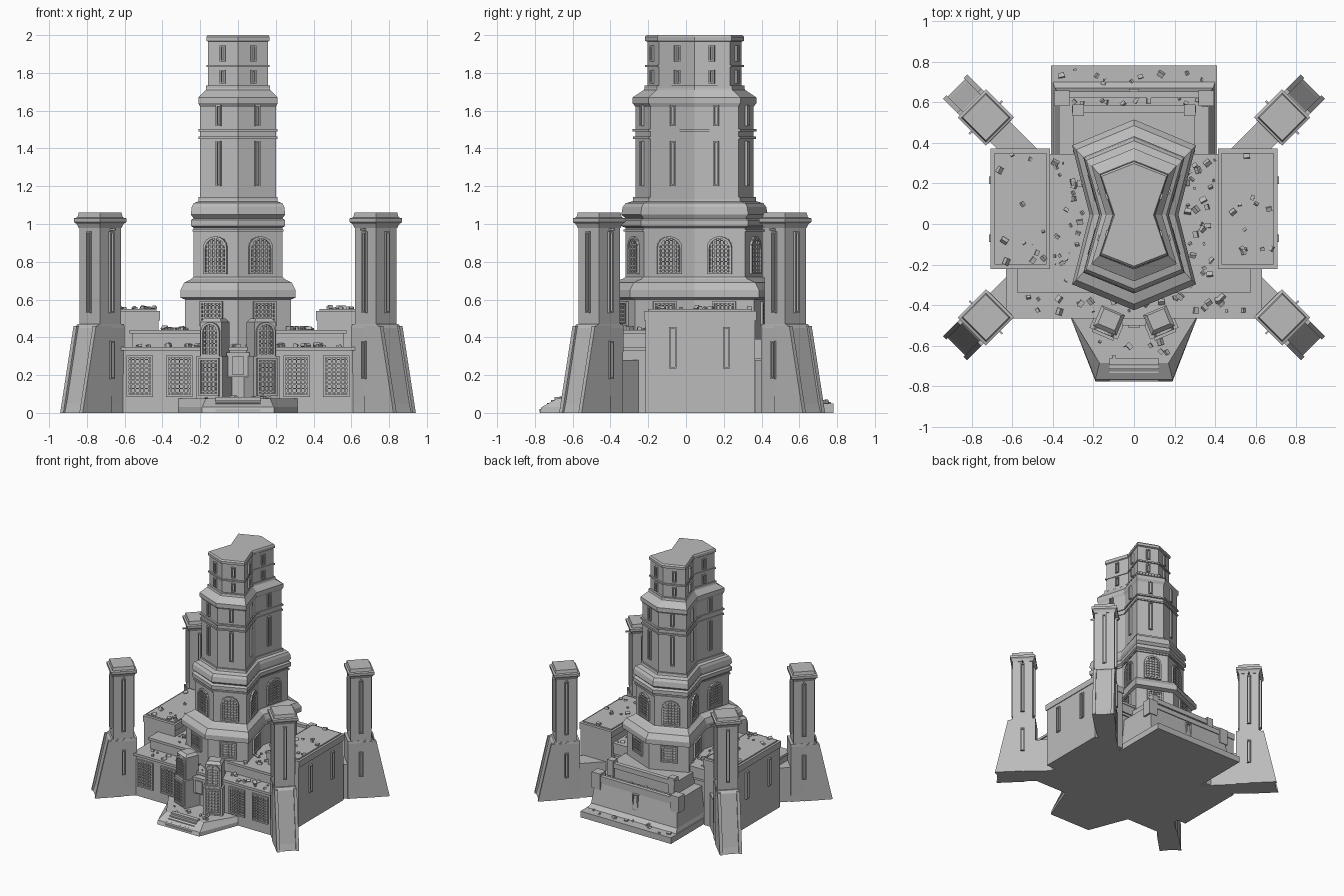
import bpy, bmesh, math, random
from mathutils import Vector, Matrix

random.seed(4)
if "Cube" in bpy.data.objects:
    bpy.data.objects.remove(bpy.data.objects["Cube"])

stone = bpy.data.materials.new("grey_stone")
stone.use_nodes = True
GREY = (0.5, 0.5, 0.5, 1)
stone.diffuse_color = GREY
stone.node_tree.nodes["Principled BSDF"].inputs["Base Color"].default_value = GREY


def finish(name, bm):
    bmesh.ops.recalc_face_normals(bm, faces=bm.faces)
    mesh = bpy.data.meshes.new(name)
    bm.to_mesh(mesh)
    bm.free()
    mesh.materials.append(stone)
    obj = bpy.data.objects.new(name, mesh)
    bpy.context.collection.objects.link(obj)
    return obj


def loft_into(bm, rings, matrix=Matrix()):
    loops = [[bm.verts.new(matrix @ Vector(p)) for p in ring] for ring in rings]
    n = len(loops[0])
    for a, b in zip(loops, loops[1:]):
        for i in range(n):
            bm.faces.new((a[i], a[(i + 1) % n], b[(i + 1) % n], b[i]))
    bm.faces.new(loops[0][::-1])
    bm.faces.new(loops[-1])


def loft(name, rings, matrix=Matrix()):
    bm = bmesh.new()
    loft_into(bm, rings, matrix)
    return finish(name, bm)


def rect(x0, x1, y0, y1, z):
    return [(x0, y0, z), (x1, y0, z), (x1, y1, z), (x0, y1, z)]


def box_into(bm, x0, x1, y0, y1, z0, z1, matrix=Matrix()):
    loft_into(bm, [rect(x0, x1, y0, y1, z0), rect(x0, x1, y0, y1, z1)], matrix)


def box(name, *bounds, matrix=Matrix()):
    bm = bmesh.new()
    box_into(bm, *bounds, matrix)
    return finish(name, bm)


def wall_frame(point, normal):
    """Local axes on a wall: x along it, -y out of it, z up."""
    out = Vector(normal).normalized()
    along = Vector((-out.y, out.x, 0))
    return Matrix.Translation(point) @ Matrix((along, -out, (0, 0, 1))).transposed().to_4x4()


def window(name, point, normal, w, h, arch=False, bars=(5, 8), rim=0.012):
    """Raised frame with a grille; point is the middle of the sill."""
    m = wall_frame(point, normal)
    bm = bmesh.new()
    r = w / 2
    rise = r * 0.9 if arch else 0

    def top(x):
        return h - rise + rise * math.sqrt(max(0, 1 - (x / r) ** 2))

    steps = 8 if arch else 1
    outline = [(-r, 0), (r, 0)]
    for i in range(steps + 1):
        x = r * math.cos(math.pi * i / steps)
        outline.append((x, top(x)))
    k = 1 - 2 * rim / w
    inner = [(x * k, rim + z * (1 - 2 * rim / h)) for x, z in outline]
    layers = [[bm.verts.new(m @ Vector((x, y, z))) for x, z in pts]
              for pts, y in ((outline, 0.01), (outline, -0.014), (inner, -0.014), (inner, 0.01))]
    n = len(outline)
    for a, b in zip(layers, layers[1:]):
        for i in range(n):
            j = (i + 1) % n
            if (a[i].co - a[j].co).length > 1e-6:
                bm.faces.new((a[i], a[j], b[j], b[i]))
    t = 0.0035
    cols, rows = bars
    for i in range(1, cols):
        x = -r + w * i / cols
        box_into(bm, x - t, x + t, -0.009, 0.005, 0, top(x), m)
    for i in range(1, rows):
        z = h * i / rows
        half = r if z <= h - rise else r * math.sqrt(max(0, 1 - ((z - h + rise) / rise) ** 2))
        box_into(bm, -half, half, -0.009, 0.005, z - t, z + t, m)
    return finish(name, bm)


def slit(name, point, normal, h, w=0.03):
    return window(name, point, normal, w, h, bars=(0, 0), rim=0.008)


# Central keep: pinched eight-point plan, d grows it outwards
MID = 0.045


def plan(d):
    tip, cx, cy, waist = 0.26 + 1.5 * d, 0.165 + d, 0.195 + 1.05 * d, 0.10 + 0.85 * d
    return [(x, y + MID) for x, y in ((0, -tip), (cx, -cy), (waist, 0), (cx, cy),
                                      (0, tip), (-cx, cy), (-waist, 0), (-cx, -cy))]


def tier(name, profile):
    return loft(name, [[(x, y, z) for x, y in plan(d)] for z, d in profile])


tier("keep_lower_storey", [(0, .115), (.6, .115), (.61, .14), (.65, .14), (.69, .12), (.71, .08), (.72, .07)])
tier("keep_window_storey", [(.7, .07), (.98, .07), (.99, .085), (1.02, .085), (1.03, .07), (1.05, .085),
                            (1.09, .08), (1.11, .07), (1.12, .045), (1.14, .04)])
tier("keep_tall_storey", [(1.11, .035), (1.62, .035), (1.64, .045), (1.67, .045), (1.71, .005), (1.73, 0)])
tier("keep_top_storey", [(1.7, -.007), (1.965, -.007), (1.97, .002), (1.99, .002), (2.0, -.005)])
for z, d in ((1.13, .043), (1.45, .043), (1.49, .045), (1.72, .004), (1.83, .001), (.96, .077)):
    tier("keep_band", [(z, d), (z + .012, d)])


def on_facets(make, name, d, z, *size, **options):
    pts = plan(d)
    for i, a in enumerate(pts):
        b = pts[(i + 1) % 8]
        mid = ((a[0] + b[0]) / 2, (a[1] + b[1]) / 2, z)
        make(name, mid, (b[1] - a[1], a[0] - b[0], 0), *size, **options)


on_facets(window, "keep_arched_window", .07, .735, .135, .2, arch=True, bars=(6, 9))
on_facets(window, "keep_lower_window", .115, .46, .13, .13, bars=(6, 6))
for z, h, d in ((1.2, .24, .035), (1.52, .11, .035), (1.86, .085, -.007), (1.745, .07, -.007)):
    on_facets(slit, "keep_slit", d, z, h)

# Front hall in two tiers, with ledges
box("front_hall", -.62, .62, -.45, .32, 0, .33)
box("front_hall_ledge", -.63, .63, -.465, .33, .33, .35)
box("upper_hall", -.56, .56, -.33, .34, .35, .42)
box("upper_hall_ledge", -.575, .575, -.34, .345, .42, .44)

# Entrance terrace and stairs
loft("terrace", [[(-.32, -.44, z), (-.19 + i, -.775 + j, z), (.19 - i, -.775 + j, z), (.32, -.44, z)]
                 for z, i, j in ((0, 0, 0), (.03, 0, .01), (.075, .02, .09))])
for i in range(5):
    box("stair_step", -.12, .12, -.775 + i * .02, -.66, .005, .02 + i * .016)
box("door_lintel", -.06, .06, -.5, -.4, .19, .32)
box("door_panel", -.03, .03, -.51, -.4, .2, .3)

for s in (-1, 1):
    # Gate pylons, turned slightly outwards
    turn = Matrix.Translation((s * .125, -.48, 0)) @ Matrix.Rotation(s * .4, 4, 'Z')
    out = turn.to_3x3() @ Vector((0, -1, 0))
    box("pylon_base", -.075, .075, -.065, .07, 0, .3, matrix=turn)
    loft("pylon_upper", [rect(-.062, .062, -.05, .06, .3), rect(-.062, .062, -.05, .06, .48),
                         rect(-.045, .045, -.03, .05, .5)], turn)
    window("pylon_lower_window", turn @ Vector((0, -.065, .09)), out, .115, .2)
    window("pylon_arched_window", turn @ Vector((0, -.05, .3)), out, .105, .18, arch=True)
    for x in (.31, .52):
        window("hall_window", (s * x, -.45, .085), (0, -1, 0), .14, .22, bars=(6, 10))

    # Side wings
    a, b = sorted((s * .42, s * .7))
    box("wing", a, b, -.215, .365, 0, .49)
    box("wing_cornice", a - .006, b + .006, -.222, .372, .49, .54)
    box("wing_roof_slab", a + .012, b - .012, -.2, .35, .54, .55)
    for y in (-.07, .215):
        slit("wing_slit", (s * .7, y, .235), (s, 0, 0), .22, .038)

    # Corner turrets on battered feet, tied back to the hall
    for t, cy in ((-1, -.46), (1, .525)):
        out = Vector((s, t, 0)).normalized()
        m = wall_frame((s * .73, cy, 0), out)
        loft("turret_foot", [rect(-w, w, -o, .1, z) for z, o, w in
                             ((0, .205, .078), (.05, .19, .078), (.45, .105, .082), (.47, .09, .08))], m)
        for e in (-1, 1):
            x0, x1 = sorted((e * .06, e * .084))
            loft("turret_foot_rail", [rect(x0, x1, -.215, 0, 0), rect(x0, x1, -.115, 0, .46)], m)
        box("turret_shaft", -.078, .078, -.078, .078, .45, 1.0, matrix=m)
        loft("turret_cap", [rect(-w, w, -w, w, z) for z, w in
                            ((.98, .08), (1.0, .088), (1.01, .098), (1.03, .098), (1.035, .085), (1.06, .08))], m)
        box("tie_wall", -.07, .07, 0, .36, 0, .28, matrix=m)
        for q in range(4):
            n = Matrix.Rotation(q * math.pi / 2, 3, 'Z') @ out
            base = Vector((s * .73, cy, 0)) + n * .078
            slit("turret_slit", base + Vector((0, 0, .53)), n, .43, .03)
        for e in (-1, 1):
            box("turret_peg", e * .08 - .035, e * .08 + .035, -.005, .005, .965, .975, matrix=m)
            foot = m @ Vector((e * .082, 0, .18))
            slit("turret_foot_slit", foot, m.to_3x3() @ Vector((e, 0, 0)), .2)

    # Posts on the rear terraces
    for x, y, z, r in ((.355, .62, .3, .038), (.275, .56, .4, .028)):
        box("terrace_post", s * x - r, s * x + r, y - r, y + r, z - .1, z + .03)

# Rear terraces stepping up to the keep
box("rear_plinth", -.41, .41, .3, .78, 0, .05)
loft("rear_lower_terrace", [rect(-w, w, .3, y, z) for z, w, y in
                            ((.05, .4, .7), (.08, .39, .67), (.25, .37, .645), (.29, .37, .645))])
box("rear_lower_parapet", -.385, .385, .62, .652, .27, .31)
box("rear_upper_terrace", -.3, .3, .3, .575, .28, .39)
box("rear_upper_parapet", -.305, .305, .55, .585, .37, .41)
slit("rear_slit", (0, .65, .12), (0, 1, 0), .13, .05)

# Broken stones strewn over the roofs and ledges
rubble = bmesh.new()
areas = [(-.4, -.24, -.3, .32, .44, 34), (.24, .4, -.3, .32, .44, 34), (-.55, .55, -.44, -.35, .35, 34),
         (-.68, -.44, -.2, .35, .55, 12), (.44, .68, -.2, .35, .55, 12),
         (-.35, .35, .59, .62, .29, 14), (-.36, .36, .68, .76, .05, 10), (-.17, .17, -.66, -.58, .075, 8)]
for x0, x1, y0, y1, z, count in areas:
    for _ in range(count):
        size = random.uniform(.006, .017)
        place = Matrix.Translation((random.uniform(x0, x1), random.uniform(y0, y1), z + size * .4))
        spin = Matrix.Rotation(random.uniform(0, 6), 4, 'Z') @ Matrix.Rotation(random.uniform(0, 1), 4, 'X')
        bmesh.ops.create_cube(rubble, size=2, matrix=place @ spin @ Matrix.Diagonal((size, size * .7, size * .6, 1)))
finish("rubble", rubble)
